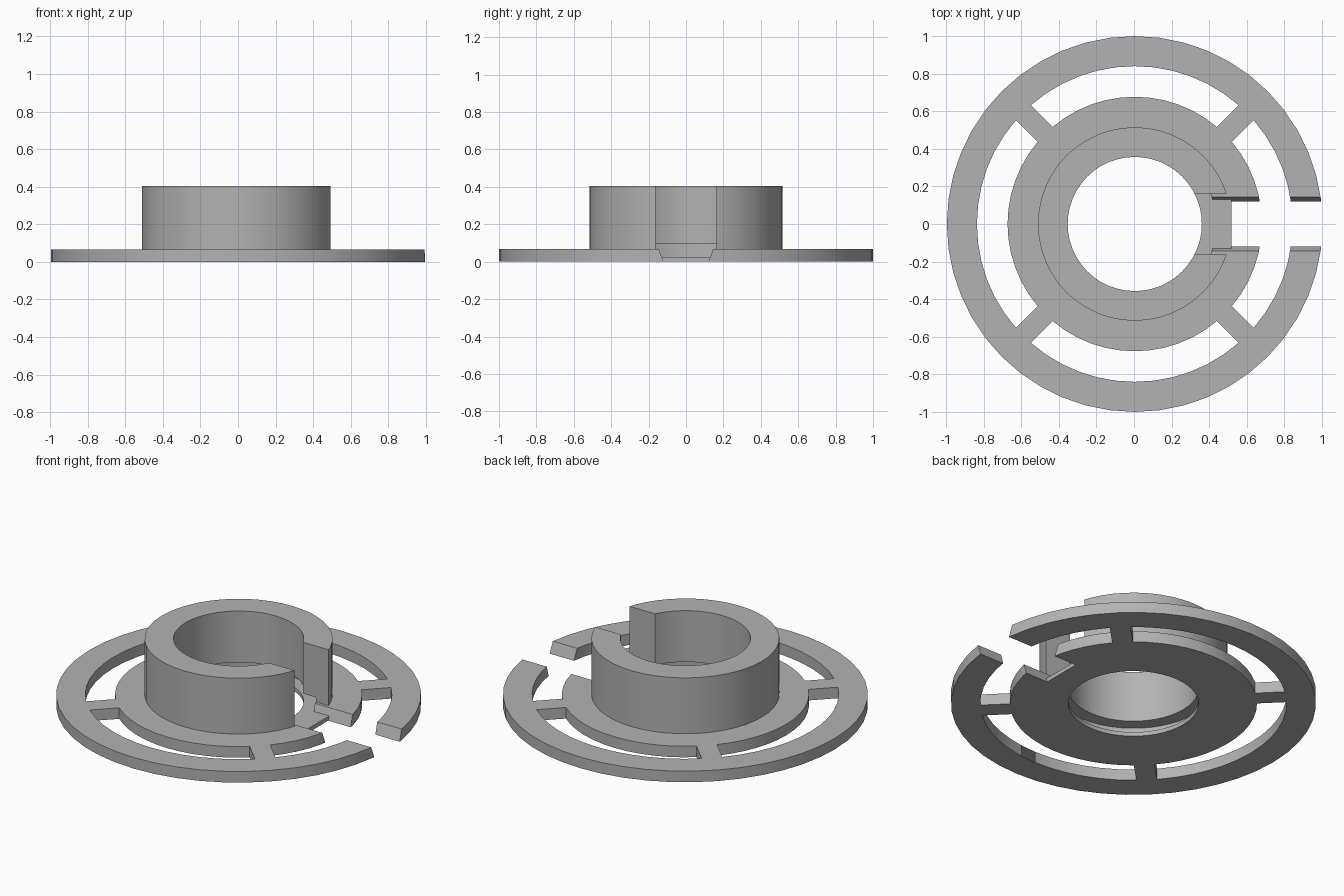
import bpy, bmesh, math

if "Cube" in bpy.data.objects:
    bpy.data.objects.remove(bpy.data.objects["Cube"])

CX = 0.004          # small shift that centres the split ring
SEG = 48
BASE_TOP, FLOOR, CEILING, HUB_TOP = 0.067, 0.025, 0.095, 0.405

grey = bpy.data.materials.new("plain grey")
grey.diffuse_color = (0.45, 0.45, 0.45, 1)
grey.use_nodes = True
grey.node_tree.nodes["Principled BSDF"].inputs["Base Color"].default_value = grey.diffuse_color


def make_object(name, bm):
    bmesh.ops.recalc_face_normals(bm, faces=bm.faces)
    mesh = bpy.data.meshes.new(name)
    bm.to_mesh(mesh)
    bm.free()
    mesh.materials.append(grey)
    obj = bpy.data.objects.new(name, mesh)
    bpy.context.collection.objects.link(obj)
    return obj


def loft(name, loops, closed):
    """Join equal-length point loops with quads, closed or capped at the ends."""
    bm = bmesh.new()
    rows = [[bm.verts.new(p) for p in loop] for loop in loops]
    n = len(rows[0])
    for i in range(len(rows) if closed else len(rows) - 1):
        a, b = rows[i], rows[(i + 1) % len(rows)]
        for j in range(n):
            k = (j + 1) % n
            bm.faces.new((a[j], a[k], b[k], b[j]))
    if not closed:
        bm.faces.new(rows[0])
        bm.faces.new(rows[-1])
    return make_object(name, bm)


def prism_x(name, x0, x1, section):
    return loft(name, [[(x, y, z) for y, z in section] for x in (x0, x1)], False)


def half_width(z):
    return 0.121 + 0.024 * z / BASE_TOP


def tapered(z0, z1):
    a, b = half_width(z0), half_width(z1)
    return [(-a, z0), (a, z0), (b, z1), (-b, z1)]


# Flange and hub, revolved together with the groove inside the bore
profile = [(0.357, 0), (1, 0), (1, BASE_TOP), (0.515, BASE_TOP),
           (0.515, HUB_TOP), (0.357, HUB_TOP), (0.357, CEILING),
           (0.435, CEILING), (0.435, FLOOR), (0.357, FLOOR)]
angles = [2 * math.pi * i / SEG for i in range(SEG)]
body = loft("flanged_hub",
            [[(r * math.cos(a), r * math.sin(a), z) for r, z in profile]
             for a in angles], True)

cutters = []

# Four curved windows, leaving parallel-sided diagonal spokes
R_IN, R_OUT, SPOKE, STEPS = 0.677, 0.84, 0.057, 12
for q in range(4):
    loops = []
    for i in range(STEPS + 1):
        t = 2 * i / STEPS - 1
        ring = []
        for r, z in ((R_IN, -0.05), (R_OUT, -0.05), (R_OUT, 0.12), (R_IN, 0.12)):
            a = q * math.pi / 2 + t * (math.pi / 4 - math.asin(SPOKE / r))
            ring.append((r * math.cos(a), r * math.sin(a), z))
        loops.append(ring)
    cutters.append(loft("window_cutter", loops, False))

# Opening in the hub wall
w = 0.163
cutters.append(prism_x("hub_gap_cutter", 0.1, 0.7,
                       [(-w, BASE_TOP), (w, BASE_TOP), (w, 0.6), (-w, 0.6)]))
# Shallow channel from the groove, then the full-depth slot through the flange
cutters.append(prism_x("channel_cutter", 0.38, 0.56, tapered(FLOOR, 0.08)))
cutters.append(prism_x("flange_slot_cutter", 0.515, 1.2, tapered(-0.03, 0.09)))

for c in cutters:
    mod = body.modifiers.new(c.name, 'BOOLEAN')
    mod.operation = 'DIFFERENCE'
    mod.solver = 'EXACT'
    mod.object = c
    c.hide_render = True
    c.hide_viewport = False

# Apply the cuts, then drop the cutters
dg = bpy.context.evaluated_depsgraph_get()
result = bpy.data.meshes.new_from_object(body.evaluated_get(dg))
body.modifiers.clear()
body.data = result
for c in cutters:
    bpy.data.objects.remove(c)
body.location.x = CX

bpy.context.view_layer.objects.active = body
body.select_set(True)
bpy.ops.object.shade_smooth_by_angle(angle=math.radians(30))
